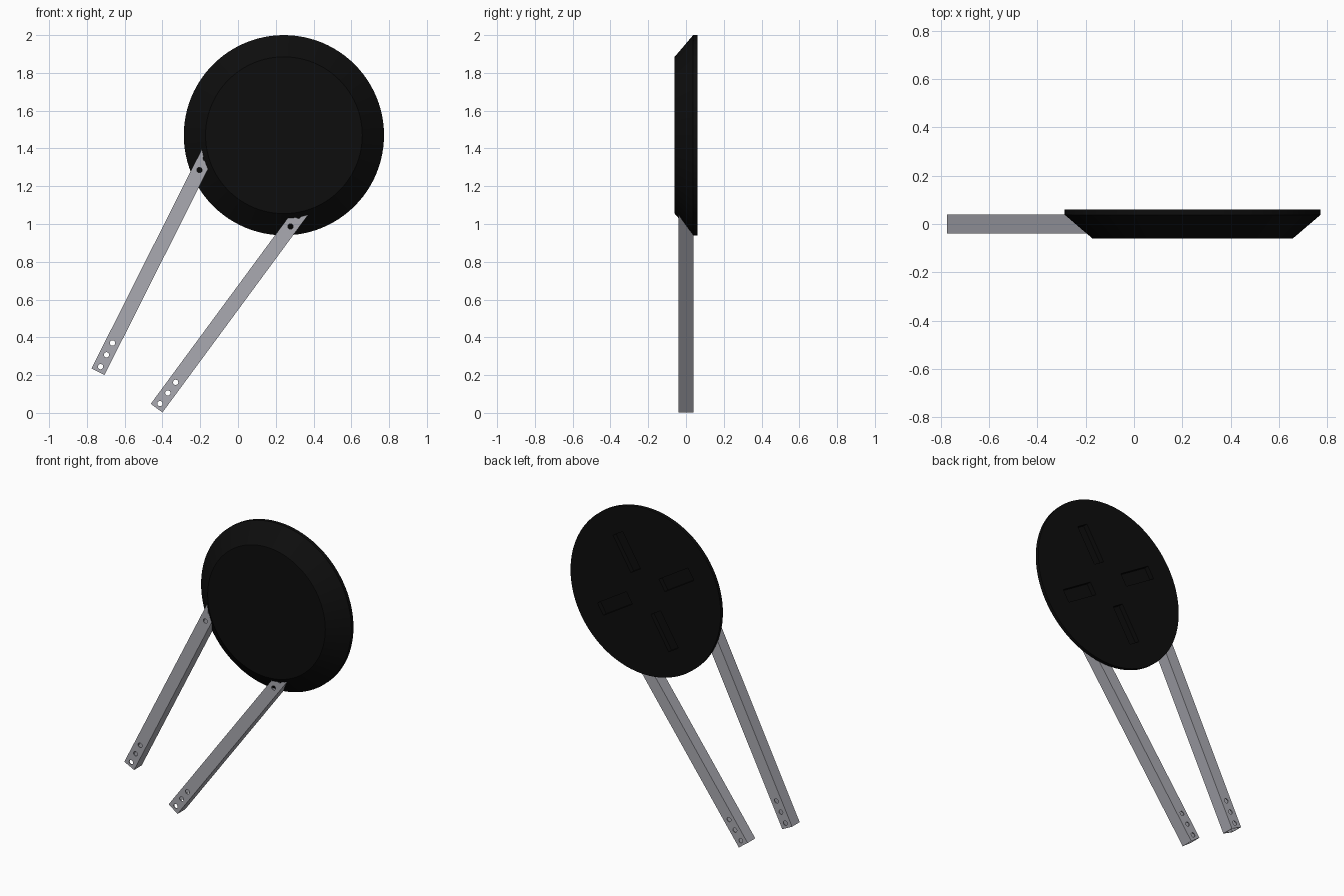
import bpy
import bmesh
import math
from mathutils import Matrix, Vector

cube = bpy.data.objects.get("Cube")
if cube:
    bpy.data.objects.remove(cube, do_unlink=True)


def material(name, color):
    m = bpy.data.materials.new(name)
    m.use_nodes = True
    m.diffuse_color = color
    m.node_tree.nodes["Principled BSDF"].inputs["Base Color"].default_value = color
    return m


black = material("matte black", (0.004, 0.004, 0.004, 1))
grey = material("aluminium grey", (0.40, 0.40, 0.44, 1))


def add_object(name, bm, mat):
    bmesh.ops.recalc_face_normals(bm, faces=bm.faces)
    mesh = bpy.data.meshes.new(name)
    bm.to_mesh(mesh)
    bm.free()
    mesh.materials.append(mat)
    obj = bpy.data.objects.new(name, mesh)
    bpy.context.collection.objects.link(obj)
    return obj


def box(name, size, matrix, mat):
    bm = bmesh.new()
    bmesh.ops.create_cube(bm, size=1, matrix=matrix @ Matrix.Diagonal((*size, 1)))
    return add_object(name, bm, mat)


def cone(name, r1, r2, depth, matrix, mat, sides):
    bm = bmesh.new()
    bmesh.ops.create_cone(bm, cap_ends=True, segments=sides, radius1=r1,
                          radius2=r2, depth=depth, matrix=matrix)
    return add_object(name, bm, mat)


def cut(obj, cutter):
    # Apply a boolean cut and discard the cutter
    mod = obj.modifiers.new("cut", 'BOOLEAN')
    mod.operation = 'DIFFERENCE'
    mod.solver = 'EXACT'
    mod.object = cutter
    bpy.context.view_layer.update()
    graph = bpy.context.evaluated_depsgraph_get()
    mesh = bpy.data.meshes.new_from_object(obj.evaluated_get(graph))
    obj.modifiers.clear()
    obj.data = mesh
    bpy.data.objects.remove(cutter, do_unlink=True)


def frame(x, z, angle):
    # Local x runs along the given angle in the front plane
    return Matrix.Translation((x, 0, z)) @ Matrix.Rotation(-angle, 4, 'Y')


TO_Y = Matrix.Rotation(math.radians(90), 4, 'X')
CENTRE = Vector((0.243, 0, 1.47))
AXIS = math.radians(58.4)

# Dish: bevelled front, short straight rim, flat back
bm = bmesh.new()
profile = [(0, -0.06), (0.415, -0.06), (0.53, 0.038), (0.53, 0.06), (0, 0.06)]
verts = [bm.verts.new((r, y, 0)) for r, y in profile]
edges = [bm.edges.new(pair) for pair in zip(verts, verts[1:])]
bmesh.ops.spin(bm, geom=verts + edges, cent=(0, 0, 0), axis=(0, 1, 0),
               angle=math.tau, steps=96)
bmesh.ops.remove_doubles(bm, verts=bm.verts, dist=0.0001)
bmesh.ops.translate(bm, verts=bm.verts, vec=CENTRE)
dish = add_object("dish", bm, black)

# Four radial slots recessed in the back
for i in range(4):
    place = frame(CENTRE.x, CENTRE.z, AXIS + i * math.pi / 2)
    slot = box("slot_cutter", (0.24, 0.06, 0.08),
               place @ Matrix.Translation((0.255, 0.06, 0)), black)
    cut(dish, slot)

# Hollow square legs with three drilled holes at each end
LENGTH, WIDTH = 1.365, 0.077
for name, x, z, degrees in (("right_leg", -0.741, 0.218, 63.3),
                            ("left_leg", -0.431, 0.025, 53.6)):
    place = frame(x, z, math.radians(degrees))
    middle = place @ Matrix.Translation((LENGTH / 2, 0, 0))
    leg = box(name, (LENGTH, WIDTH, WIDTH), middle, grey)
    cut(leg, box("bore", (LENGTH + 0.1, WIDTH - 0.012, WIDTH - 0.012), middle, grey))
    for i in range(3):
        offset = 0.03 + 0.07 * i
        for along in (offset, LENGTH - offset):
            hole = cone("drill", 0.014, 0.014, 0.2,
                        place @ Matrix.Translation((along, 0, 0)) @ TO_Y, grey, 20)
            cut(leg, hole)

# Smooth the round dish, keeping its creases sharp
bpy.ops.object.select_all(action='DESELECT')
dish.select_set(True)
bpy.context.view_layer.objects.active = dish
bpy.ops.object.shade_smooth_by_angle(angle=math.radians(25))
